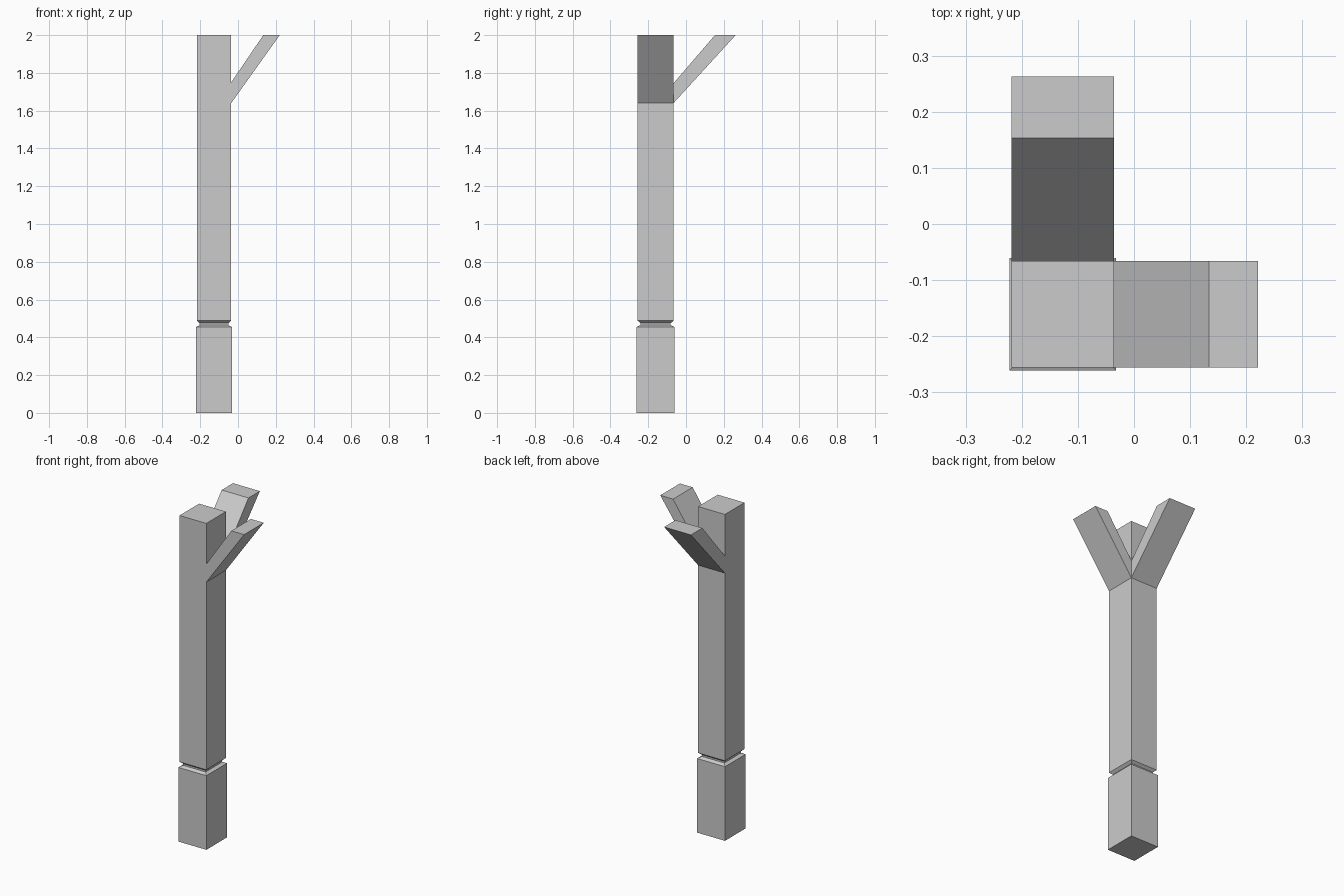
import bpy
import bmesh

# Remove the default cube
cube = bpy.data.objects.get("Cube")
if cube:
    bpy.data.objects.remove(cube, do_unlink=True)

GREY = (0.6, 0.6, 0.6, 1.0)
grey = bpy.data.materials.new("light grey")
grey.use_nodes = True
grey.diffuse_color = GREY
grey.node_tree.nodes["Principled BSDF"].inputs["Base Color"].default_value = GREY

# Post footprint and top
X0, X1 = -0.218, -0.036
Y0, Y1 = -0.256, -0.066
CX, CY = (X0 + X1) / 2, (Y0 + Y1) / 2
TOP = 2.0


def finish(name, bm):
    bmesh.ops.recalc_face_normals(bm, faces=bm.faces)
    mesh = bpy.data.meshes.new(name)
    bm.to_mesh(mesh)
    bm.free()
    mesh.materials.append(grey)
    obj = bpy.data.objects.new(name, mesh)
    bpy.context.collection.objects.link(obj)
    return obj


def stacked_post(name, sections):
    """Loft rectangles given as (height, half width, half depth)."""
    bm = bmesh.new()
    rings = []
    for z, w, d in sections:
        corners = ((-w, -d), (w, -d), (w, d), (-w, d))
        rings.append([bm.verts.new((CX + x, CY + y, z)) for x, y in corners])
    for low, high in zip(rings, rings[1:]):
        for i in range(4):
            j = (i + 1) % 4
            bm.faces.new((low[i], low[j], high[j], high[i]))
    bm.faces.new(rings[0])
    bm.faces.new(rings[-1])
    return finish(name, bm)


def brace(name, profile, place, start, end):
    """Extrude a slanted side profile between two positions."""
    bm = bmesh.new()
    face = bm.faces.new([bm.verts.new(place(u, start, z)) for u, z in profile])
    result = bmesh.ops.extrude_face_region(bm, geom=[face])
    for v in result["geom"]:
        if isinstance(v, bmesh.types.BMVert):
            v.co = place(*[(u, end, z) for u, z in profile
                           if (v.co - bm_point(place(u, start, z))).length < 1e-5][0])
    return finish(name, bm)


def bm_point(p):
    from mathutils import Vector
    return Vector(p)


# Post with a wider base block and a narrow groove above it
W, D = (X1 - X0) / 2, (Y1 - Y0) / 2
stacked_post("post", [
    (0.0, W + 0.004, D + 0.005),
    (0.455, W + 0.004, D + 0.005),
    (0.465, W - 0.015, D - 0.015),
    (0.475, W - 0.015, D - 0.015),
    (0.488, W, D),
    (TOP, W, D),
])

# Slanted braces, one to the left and one to the back
brace("left_brace",
      [(X1, 1.64), (0.221, TOP), (0.134, TOP), (X1, 1.75)],
      lambda u, s, z: (u, s, z), Y0, Y1)
brace("back_brace",
      [(Y1, 1.64), (0.263, TOP), (0.153, TOP), (Y1, 1.745)],
      lambda u, s, z: (s, u, z), X0, X1)
